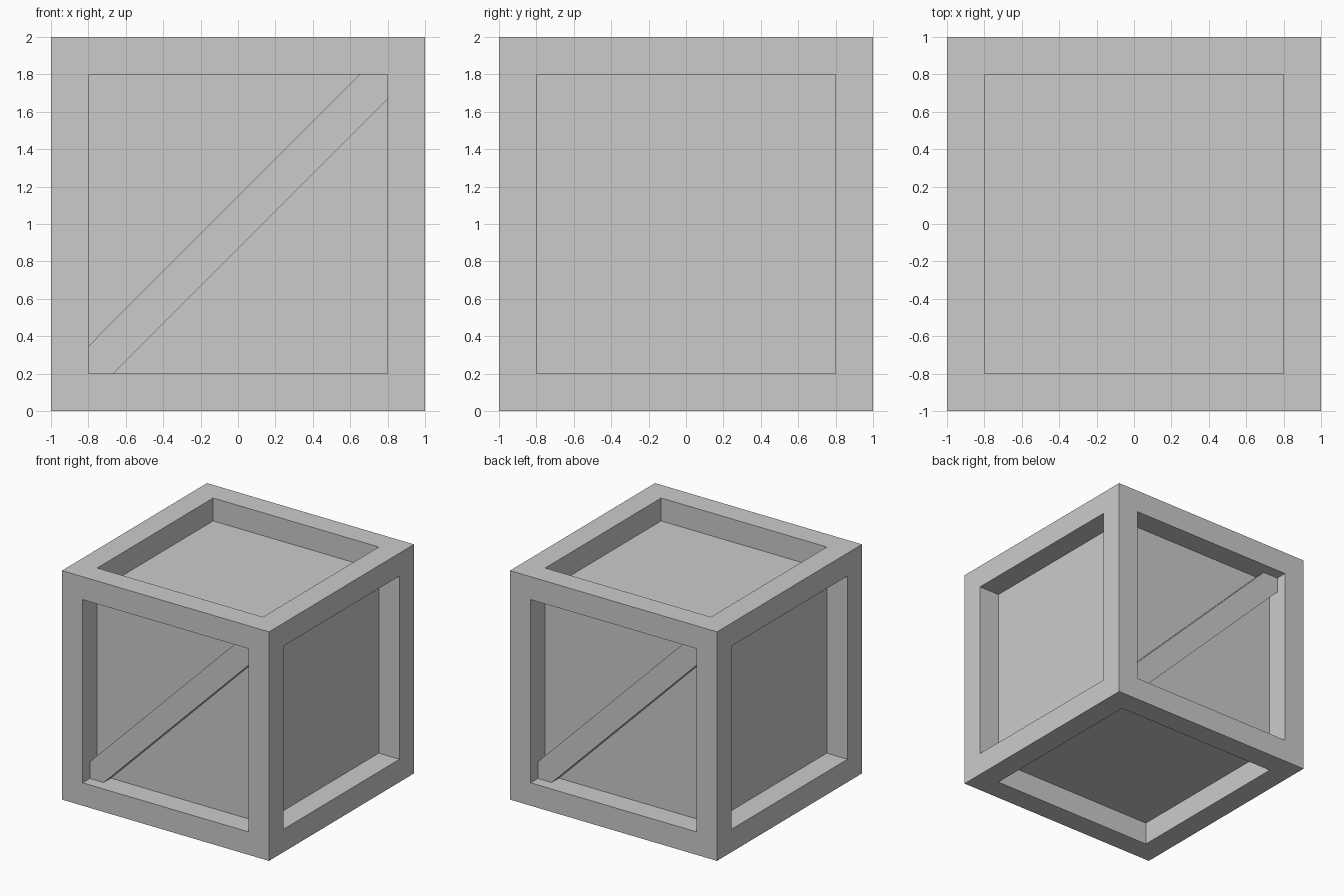
import bpy, bmesh
from math import pi
from mathutils import Matrix, Vector

if "Cube" in bpy.data.objects:
    bpy.data.objects.remove(bpy.data.objects["Cube"])


def add_object(name, bm):
    bmesh.ops.recalc_face_normals(bm, faces=bm.faces[:])
    mesh = bpy.data.meshes.new(name)
    bm.to_mesh(mesh)
    bm.free()
    obj = bpy.data.objects.new(name, mesh)
    bpy.context.collection.objects.link(obj)
    return obj


# Crate body: cube with a square recess sunk into every side
BAR = 0.2
bm = bmesh.new()
bmesh.ops.create_cube(bm, size=2, matrix=Matrix.Translation((0, 0, 1)))
panels = bm.faces[:]
bmesh.ops.inset_individual(bm, faces=panels, thickness=BAR, depth=0,
                           use_even_offset=True)
for panel in bmesh.ops.extrude_discrete_faces(bm, faces=panels)["faces"]:
    panel.normal_update()
    bmesh.ops.translate(bm, verts=panel.verts[:], vec=panel.normal * -BAR)
add_object("crate_body", bm)

# Diagonal braces: corner-to-corner plank trimmed to the opening (x, z)
PROFILE = [(-0.8, 0.2), (-0.667, 0.2), (0.8, 1.667),
           (0.8, 1.8), (0.652, 1.8), (-0.8, 0.347)]


def brace(name, angle):
    bm = bmesh.new()
    face = bm.faces.new([bm.verts.new((x, -0.9, z)) for x, z in PROFILE])
    ext = bmesh.ops.extrude_face_region(bm, geom=[face], use_keep_orig=True)
    verts = [g for g in ext["geom"] if isinstance(g, bmesh.types.BMVert)]
    bmesh.ops.translate(bm, verts=verts, vec=Vector((0, 0.2, 0)))
    bm.transform(Matrix.Rotation(angle, 4, 'Z'))
    add_object(name, bm)


brace("front_brace", 0)
brace("back_brace", pi)
